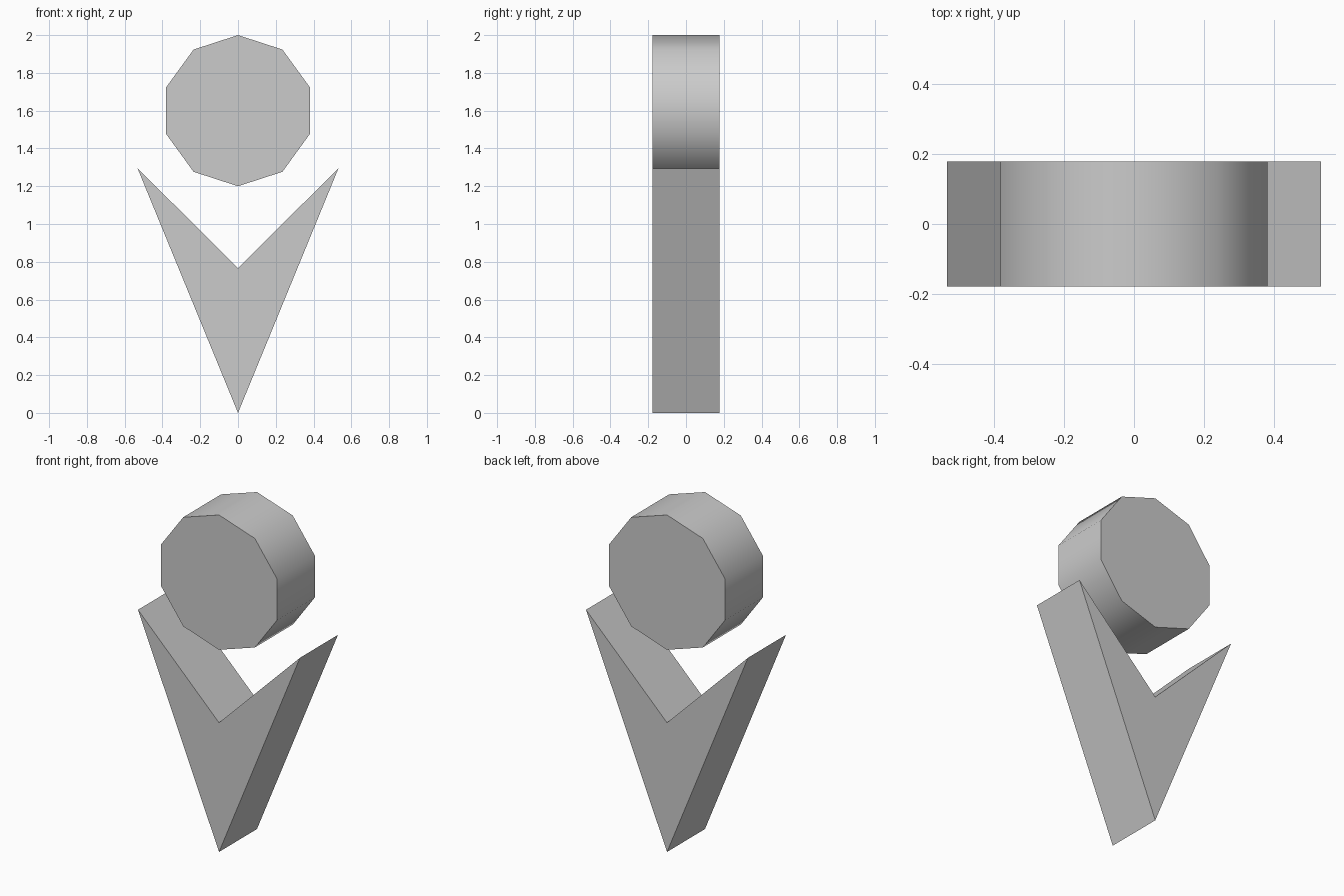
import bpy, math

cube = bpy.data.objects.get("Cube")
if cube:
    bpy.data.objects.remove(cube, do_unlink=True)

HALF_DEPTH = 0.178

grey = bpy.data.materials.new("plain grey")
grey.use_nodes = True
colour = (0.6, 0.6, 0.6, 1)
grey.diffuse_color = colour
grey.node_tree.nodes["Principled BSDF"].inputs["Base Color"].default_value = colour


def extrude_profile(name, profile):
    """Make a solid from an x-z outline, counter-clockwise seen from the front."""
    n = len(profile)
    verts = [(x, y, z) for y in (-HALF_DEPTH, HALF_DEPTH) for x, z in profile]
    faces = [tuple(range(n)), tuple(reversed(range(n, 2 * n)))]
    for i in range(n):
        j = (i + 1) % n
        faces.append((j, i, n + i, n + j))
    mesh = bpy.data.meshes.new(name)
    mesh.from_pydata(verts, [], faces)
    mesh.materials.append(grey)
    obj = bpy.data.objects.new(name, mesh)
    bpy.context.collection.objects.link(obj)
    return obj


# Pointed body with a V-shaped notch
extrude_profile("pointed_body", [(0, 0), (0.532, 1.295), (0, 0.767), (-0.532, 1.295)])

# Ten-sided head with a smoothly shaded rim
sides, radius, centre = 10, 0.4, 1.6
steps = [math.tau * i / sides for i in range(sides)]
head = extrude_profile("round_head", [(-radius * math.sin(a), centre + radius * math.cos(a))
                                      for a in steps])
bpy.ops.object.select_all(action='DESELECT')
head.select_set(True)
bpy.context.view_layer.objects.active = head
bpy.ops.object.shade_smooth_by_angle(angle=math.radians(45))
